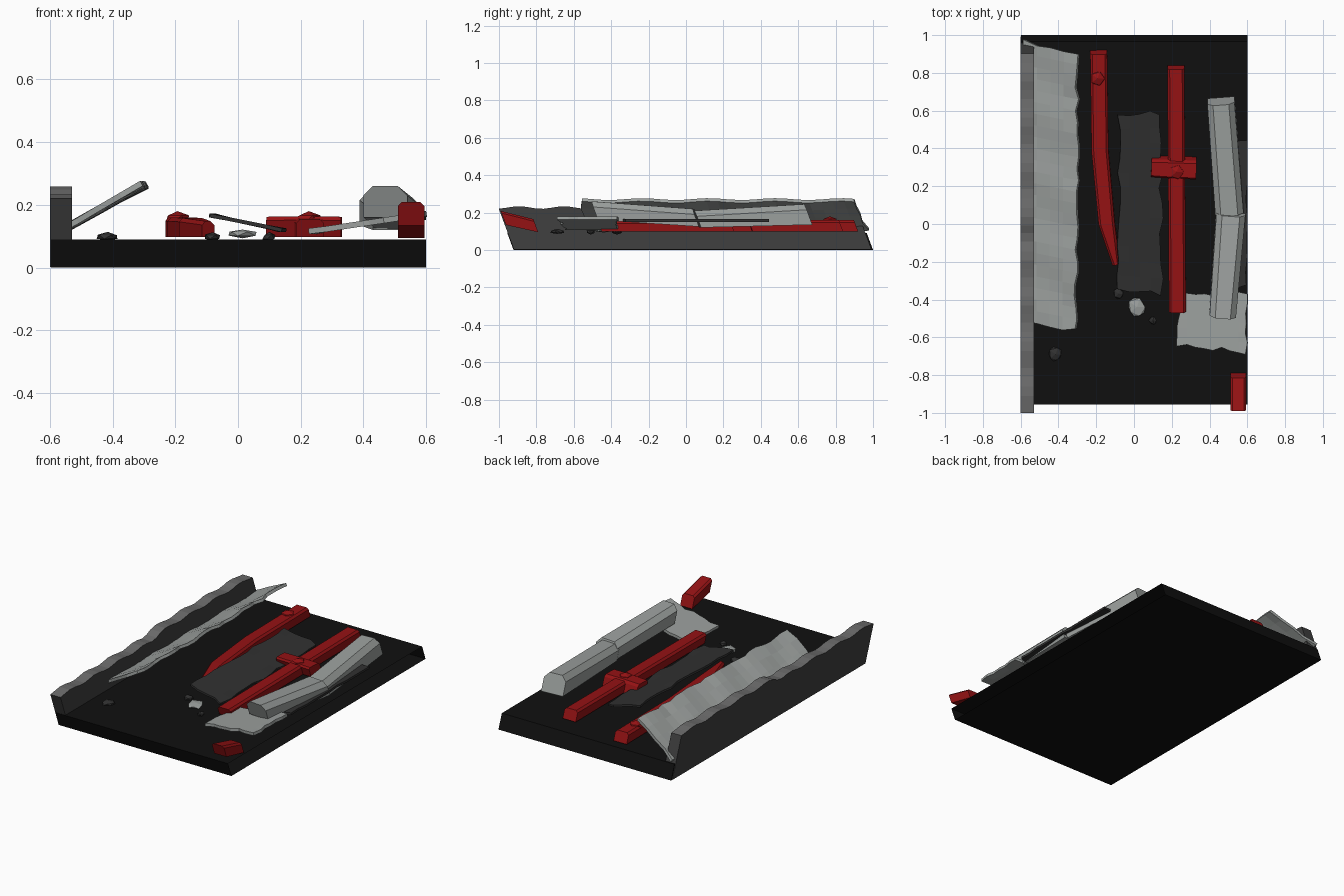
import bpy, bmesh, math, random
from mathutils import Vector

random.seed(4)
SHEAR = 0.37  # everything leans towards the front as it rises

if "Cube" in bpy.data.objects:
    bpy.data.objects.remove(bpy.data.objects["Cube"])


def material(name, r, g, b):
    m = bpy.data.materials.new(name)
    m.use_nodes = True
    m.diffuse_color = (r, g, b, 1)
    bsdf = m.node_tree.nodes["Principled BSDF"]
    bsdf.inputs["Base Color"].default_value = (r, g, b, 1)
    bsdf.inputs["Roughness"].default_value = 0.8
    return m


black = material("soot black", 0.005, 0.005, 0.005)
charcoal = material("charcoal", 0.03, 0.03, 0.03)
dark_grey = material("dark grey", 0.05, 0.05, 0.05)
mid_grey = material("mid grey", 0.15, 0.15, 0.15)
light_grey = material("light grey", 0.33, 0.35, 0.34)
red = material("beam red", 0.30, 0.006, 0.007)


def finish(name, bm, *mats):
    bmesh.ops.recalc_face_normals(bm, faces=bm.faces)
    mesh = bpy.data.meshes.new(name)
    bm.to_mesh(mesh)
    bm.free()
    for m in mats:
        mesh.materials.append(m)
    ob = bpy.data.objects.new(name, mesh)
    bpy.context.collection.objects.link(ob)
    return ob


def beam_mesh(path, chamfer=0.0):
    """Leaning beam along (x, y, bottom z, half width, height) stations."""
    bm = bmesh.new()
    rings = []
    for i, (x, y, z, w, h) in enumerate(path):
        a, b = path[max(i - 1, 0)], path[min(i + 1, len(path) - 1)]
        t = Vector((b[0] - a[0], b[1] - a[1], 0)).normalized()
        c = chamfer
        section = [(-w, 0), (w, 0), (w, h - c), (w - c, h), (c - w, h), (-w, h - c)]
        if not c:
            section = [(-w, 0), (w, 0), (w, h), (-w, h)]
        rings.append([bm.verts.new((x + t.y * s, y - t.x * s - SHEAR * dz, z + dz))
                      for s, dz in section])
    for r, q in zip(rings, rings[1:]):
        for k in range(len(r)):
            j = (k + 1) % len(r)
            bm.faces.new((r[k], r[j], q[j], q[k]))
    bm.faces.new(rings[0])
    bm.faces.new(rings[-1])
    bm.normal_update()
    return bm


def beam(name, path, mat, chamfer=0.012):
    return finish(name, beam_mesh(path, chamfer), mat)


def slab(name, corners, mat, nu, nv, thick, ragged, ripple=0.0):
    """Ragged broken sheet between four top corners."""
    p = [Vector(c) for c in corners]
    bm = bmesh.new()
    bmesh.ops.create_grid(bm, x_segments=nu, y_segments=nv, size=1)
    for v in bm.verts:
        a, b = (v.co.x + 1) / 2, (v.co.y + 1) / 2
        q = p[0].lerp(p[1], a).lerp(p[2].lerp(p[3], a), b)
        if 0.01 > a or a > 0.99:
            q.x += random.uniform(-ragged, ragged)
        if 0.01 > b or b > 0.99:
            q.y += random.uniform(-ragged, ragged)
        q.x = min(q.x, 0.6)
        q.z += ripple * math.sin(b * 26 + a * 2)
        v.co = q
    ob = finish(name, bm, mat)
    if ob.data.polygons[0].normal.z < 0:
        ob.data.flip_normals()
    mod = ob.modifiers.new("thickness", "SOLIDIFY")
    mod.thickness = thick
    mod.offset = -1
    return ob


def rock(name, center, size, mat, jitter=0.2):
    bm = bmesh.new()
    bmesh.ops.create_icosphere(bm, subdivisions=1, radius=1)
    for v in bm.verts:
        k = 1 + random.uniform(-jitter, jitter)
        v.co = Vector(c + s * d * k for c, s, d in zip(center, size, v.co))
    return finish(name, bm, mat)


# Floor slab, open on its cut side
bm = beam_mesh([(0.0015, -0.922, 0, 0.5985, 0.09), (0.0015, 1.0, 0, 0.5985, 0.09)])
cut = [f for f in bm.faces if f.calc_center_median().x > 0.59]
bmesh.ops.delete(bm, geom=cut, context="FACES_ONLY")
finish("floor_slab", bm, black)

# Broken wall with an uneven top
stations = []
for i in range(41):
    y = -0.92 + i * 0.0478
    rise = min(max((y + 0.01) / 0.1, 0), 1)
    h = 0.225 + 0.025 * rise + 0.007 * math.sin(i * 1.25 - 1.3)
    stations.append((-0.565, y, 0.002, 0.035, h))
bm = beam_mesh(stations)
for f in bm.faces:
    f.material_index = 1 if abs(f.normal.z) > 0.6 and f.calc_center_median().z > 0.1 else 0
finish("broken_wall", bm, dark_grey, mid_grey)

# Sheets and plates
slab("leaning_sheet", [(-0.585, -0.51, 0.115), (-0.31, -0.565, 0.272),
                       (-0.585, 0.965, 0.115), (-0.30, 0.905, 0.272)],
     light_grey, 4, 24, 0.018, 0.012, 0.005)
slab("fallen_plate", [(-0.085, -0.35, 0.172), (0.15, -0.37, 0.125),
                      (-0.08, 0.58, 0.172), (0.14, 0.59, 0.125)],
     charcoal, 4, 12, 0.012, 0.012)
slab("tilted_slab", [(0.235, -0.64, 0.125), (0.6, -0.68, 0.18),
                     (0.235, -0.365, 0.125), (0.6, -0.37, 0.18)],
     light_grey, 8, 6, 0.018, 0.012)
slab("buried_plate", [(0.47, -0.33, 0.165), (0.6, -0.33, 0.165),
                      (0.47, 0.44, 0.165), (0.6, 0.44, 0.165)],
     charcoal, 3, 10, 0.014, 0.01)

# Red beams with a crosspiece and knobs
beam("bent_red_beam", [(-0.187, 0.92, 0.098, 0.045, 0.062), (-0.18, 0.4, 0.098, 0.045, 0.062),
                       (-0.145, 0.02, 0.098, 0.043, 0.06), (-0.095, -0.2, 0.098, 0.02, 0.05)], red)
beam("straight_red_beam", [(0.222, 0.84, 0.098, 0.045, 0.062),
                           (0.23, -0.45, 0.098, 0.045, 0.055)], red)
beam("red_crosspiece", [(0.092, 0.315, 0.098, 0.047, 0.064), (0.21, 0.31, 0.098, 0.05, 0.066),
                        (0.33, 0.305, 0.098, 0.05, 0.064)], red)
beam("red_stub", [(0.552, -0.79, 0.095, 0.042, 0.07), (0.552, -0.963, 0.134, 0.042, 0.075)], red)
for name, x, y in (("rear_knob", -0.193, 0.77), ("cross_knob", 0.226, 0.275)):
    rock(name, (x, y, 0.155), (0.042, 0.042, 0.025), red, 0)

# Fallen stone beams meeting at a break
beam("rear_stone_beam", [(0.46, 0.67, 0.135, 0.072, 0.11),
                         (0.505, 0.075, 0.12, 0.075, 0.09)], light_grey, 0.03)
beam("front_stone_beam", [(0.513, 0.075, 0.125, 0.077, 0.095),
                          (0.47, -0.465, 0.16, 0.07, 0.1)], light_grey, 0.03)

# Rubble
rock("pale_rubble", (0.015, -0.44, 0.108), (0.05, 0.05, 0.013), light_grey)
for name, x, y, s in (("left_rubble", -0.415, -0.69, 0.04), ("middle_rubble", -0.08, -0.37, 0.03),
                      ("small_rubble", 0.1, -0.51, 0.022)):
    rock(name, (x, y, 0.098), (s, s, 0.014), charcoal)
